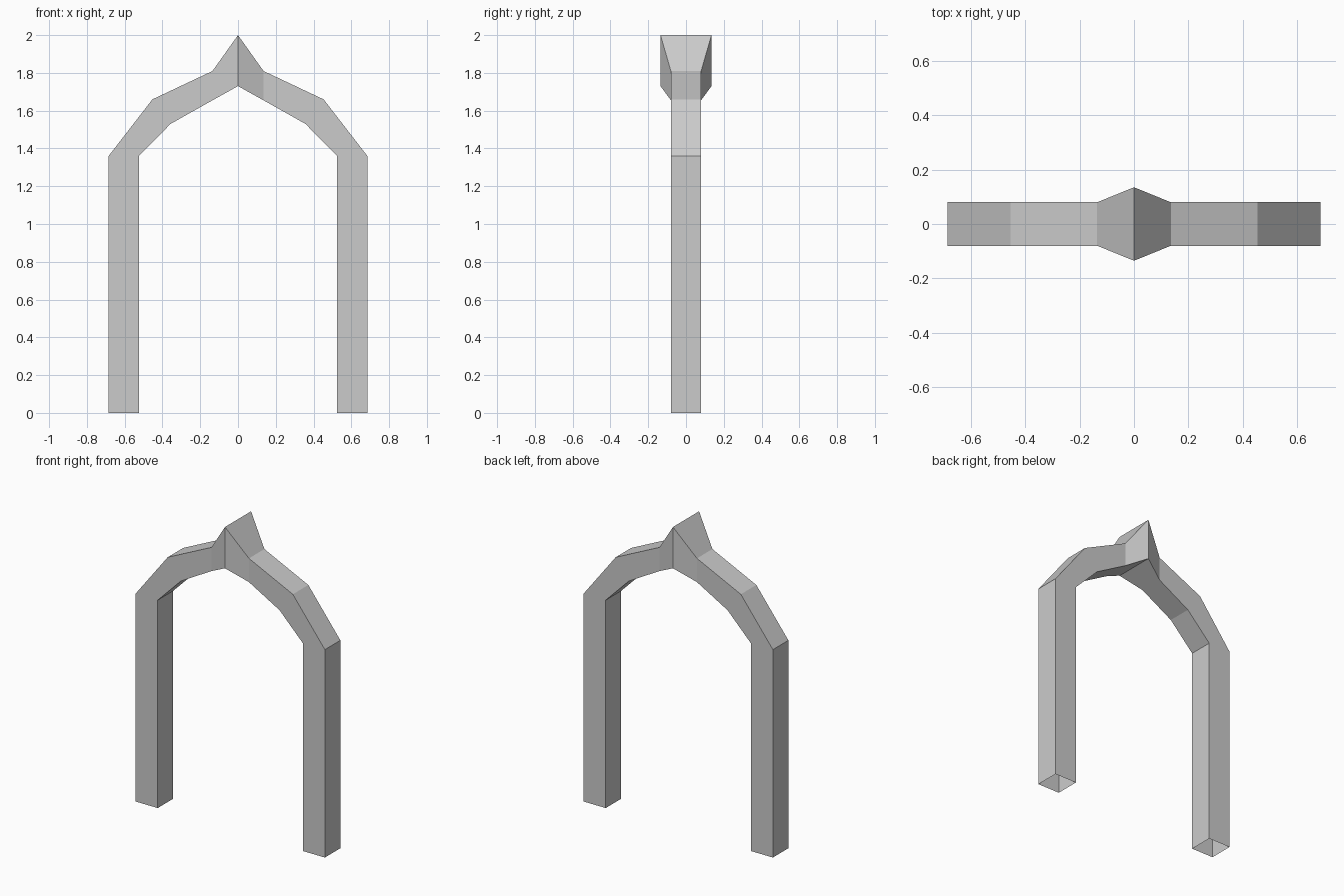
import bpy
import bmesh

if "Cube" in bpy.data.objects:
    bpy.data.objects.remove(bpy.data.objects["Cube"], do_unlink=True)

# Single plain grey
grey = bpy.data.materials.new("light_grey")
grey.use_nodes = True
colour = (0.6, 0.6, 0.6, 1)
grey.diffuse_color = colour
grey.node_tree.nodes["Principled BSDF"].inputs["Base Color"].default_value = colour

# Half of the arch, from foot to peak: outer (x, z), inner (x, z), half depth
sections = [
    ((0.685, 0), (0.525, 0), 0.08),
    ((0.685, 1.36), (0.525, 1.36), 0.08),
    ((0.453, 1.66), (0.357, 1.53), 0.08),
    ((0.135, 1.81), (0.135, 1.655), 0.08),
    ((0, 2), (0, 1.73), 0.135),
]

# Square tube through the sections, open at the foot
bm = bmesh.new()
rings = []
for (ox, oz), (ix, iz), d in sections:
    corners = [(ox, -d, oz), (ox, d, oz), (ix, d, iz), (ix, -d, iz)]
    rings.append([bm.verts.new(c) for c in corners])
for low, high in zip(rings, rings[1:]):
    for i in range(4):
        j = (i + 1) % 4
        bm.faces.new((low[i], low[j], high[j], high[i]))
bm.normal_update()

mesh = bpy.data.meshes.new("pointed_arch")
bm.to_mesh(mesh)
bm.free()
mesh.materials.append(grey)
arch = bpy.data.objects.new("pointed_arch", mesh)
bpy.context.collection.objects.link(arch)

# Other half of the arch, welded at the keystone
mirror = arch.modifiers.new("other_half", 'MIRROR')
mirror.use_axis[0] = True
mirror.use_clip = True
